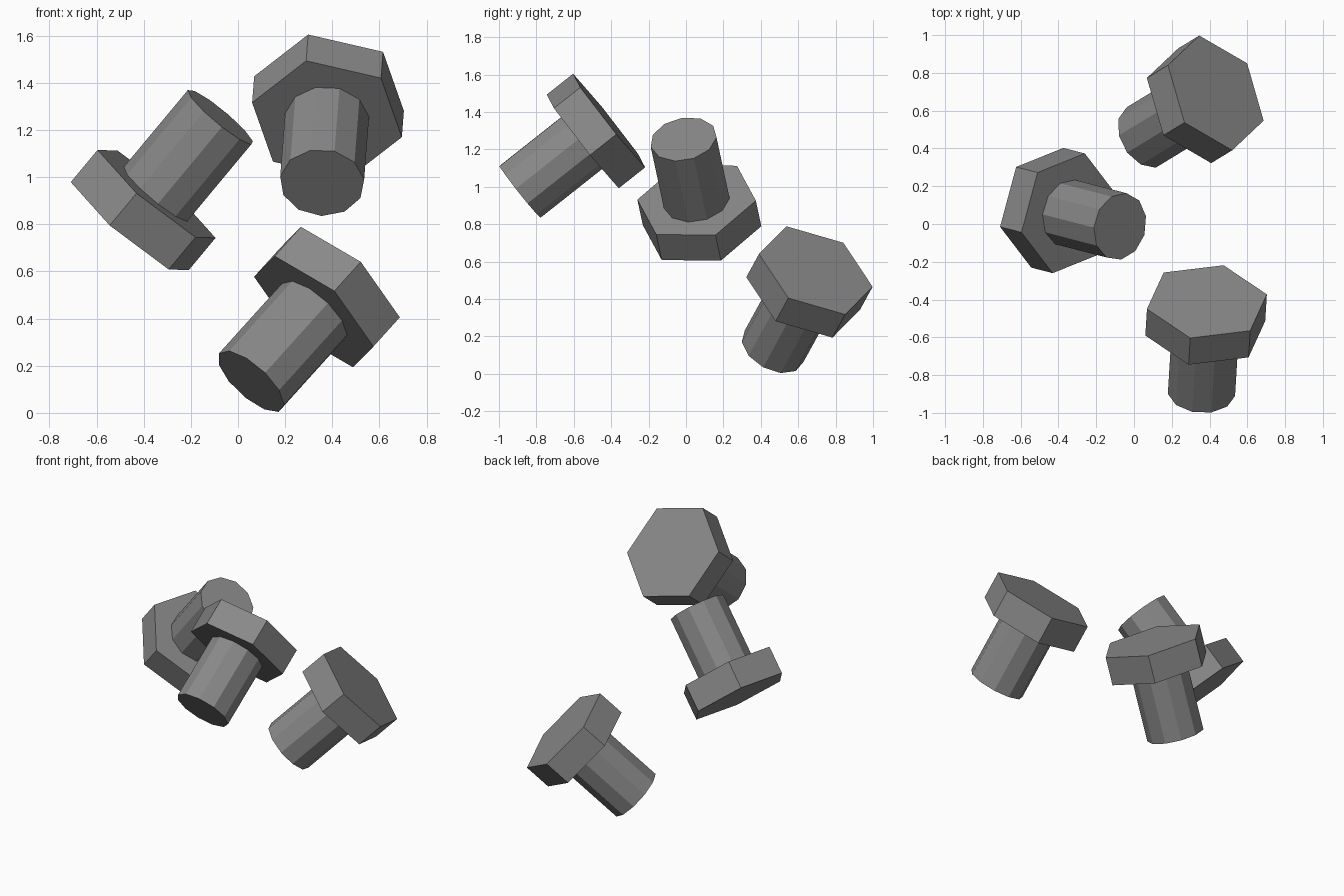
import bpy, bmesh, math
from mathutils import Vector, Matrix

if "Cube" in bpy.data.objects:
    bpy.data.objects.remove(bpy.data.objects["Cube"])

HEAD_R, HEAD_H = 0.328, 0.18
SHAFT_R, LENGTH = 0.18, 0.61

steel = bpy.data.materials.new("grey_steel")
steel.diffuse_color = (0.25, 0.25, 0.25, 1)
steel.use_nodes = True
steel.node_tree.nodes["Principled BSDF"].inputs["Base Color"].default_value = steel.diffuse_color


def prism(name, sides, radius, z0, z1, matrix):
    """Flat-shaded closed prism with its first corner on local +x."""
    bm = bmesh.new()
    rings = []
    for z in (z0, z1):
        rings.append([bm.verts.new((radius * math.cos(math.tau * i / sides),
                                    radius * math.sin(math.tau * i / sides), z))
                      for i in range(sides)])
    low, high = rings
    bm.faces.new(low[::-1])
    bm.faces.new(high)
    for i in range(sides):
        j = (i + 1) % sides
        bm.faces.new((low[i], low[j], high[j], high[i]))
    mesh = bpy.data.meshes.new(name)
    bm.to_mesh(mesh)
    bm.free()
    mesh.materials.append(steel)
    obj = bpy.data.objects.new(name, mesh)
    obj.matrix_world = matrix
    bpy.context.collection.objects.link(obj)


def bolt(name, base, axis, corner):
    """Hex head at base, shaft pointing along axis, one head corner toward corner."""
    n = Vector(axis).normalized()
    v = Vector(corner)
    v = (v - n * v.dot(n)).normalized()
    w = n.cross(v)
    m = Matrix((v, w, n)).transposed().to_4x4()
    m.translation = base
    prism(name + "_head", 6, HEAD_R, 0, HEAD_H, m)
    prism(name + "_shaft", 11, SHAFT_R, HEAD_H - 0.01, LENGTH, m)


# Three scattered bolts
bolt("left_bolt", (-0.459, 0.086, 0.792), (0.631, -0.163, 0.758), (0.252, 0.101, -0.186))
bolt("upper_bolt", (0.386, -0.411, 1.354), (-0.048, -0.783, -0.619), (-0.087, -0.19, 0.246))
bolt("lower_bolt", (0.433, 0.694, 0.553), (-0.62, -0.377, -0.687), (-0.165, -0.156, 0.235))
